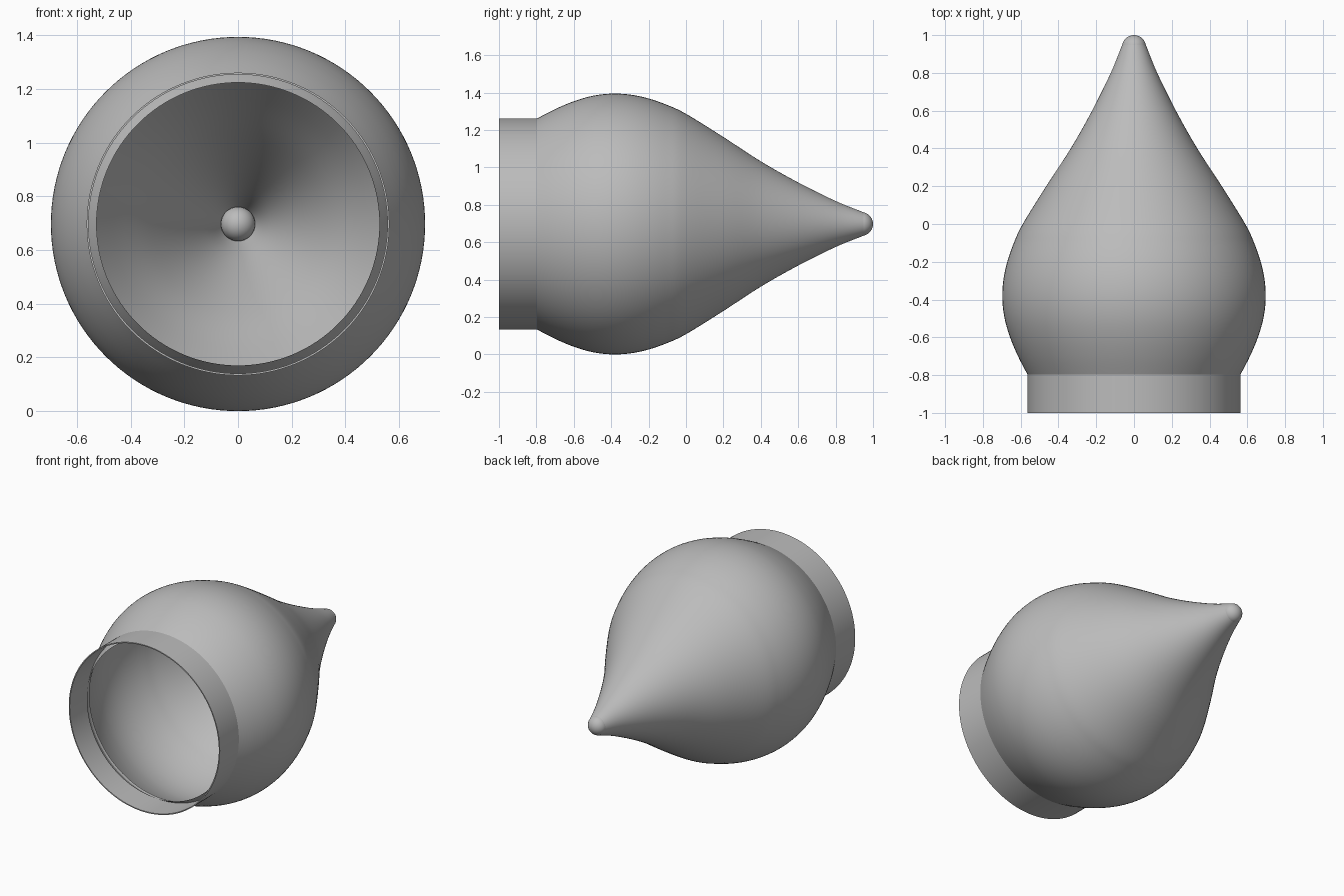
import bpy, bmesh, math
from mathutils import Vector
from mathutils.geometry import interpolate_bezier

if "Cube" in bpy.data.objects:
    bpy.data.objects.remove(bpy.data.objects["Cube"])

AXIS_Z = 0.697
SEGMENTS = 128

grey = bpy.data.materials.new("plain grey")
grey.use_nodes = True
grey.diffuse_color = (0.5, 0.5, 0.5, 1)
grey.node_tree.nodes["Principled BSDF"].inputs["Base Color"].default_value = (0.5, 0.5, 0.5, 1)


def finish(name, bm):
    """Turn a bmesh into a smooth shaded object on the model axis."""
    mesh = bpy.data.meshes.new(name)
    bm.to_mesh(mesh)
    bm.free()
    mesh.materials.append(grey)
    obj = bpy.data.objects.new(name, mesh)
    obj.location.z = AXIS_Z
    bpy.context.collection.objects.link(obj)
    bpy.ops.object.select_all(action="DESELECT")
    obj.select_set(True)
    bpy.context.view_layer.objects.active = obj
    bpy.ops.object.shade_smooth_by_angle(angle=math.radians(35))
    return obj


def lathe(name, profile, closed=False):
    """Spin (y, radius) points about the y axis."""
    bm = bmesh.new()
    rings = []
    for y, r in profile:
        rings.append([bm.verts.new((r * math.cos(a), y, r * math.sin(a)))
                      for a in (math.tau * i / SEGMENTS for i in range(SEGMENTS))])
    pairs = list(zip(rings, rings[1:]))
    if closed:
        pairs.append((rings[-1], rings[0]))
    for lower, upper in pairs:
        for i in range(SEGMENTS):
            j = (i + 1) % SEGMENTS
            bm.faces.new((lower[i], upper[i], upper[j], lower[j]))
    return finish(name, bm)


def smooth_path(points):
    """Smooth curve through the points, with tangents from their neighbours."""
    pts = [Vector((y, r, 0)) for y, r in points]
    last = len(pts) - 1
    path = [pts[0]]
    for i in range(last):
        a, b = pts[i], pts[i + 1]
        ta = (b - pts[max(i - 1, 0)]) / (6 if i else 3)
        tb = (pts[min(i + 2, last)] - a) / (6 if i + 1 < last else 3)
        path += interpolate_bezier(a, a + ta, b - tb, b, 7)[1:]
    return [(p.x, p.y) for p in path]


# Open, thin bulb that narrows to the tip
lathe("bulb_shell", smooth_path([
    (-0.86, 0.527), (-0.8, 0.562), (-0.7, 0.614), (-0.6, 0.656), (-0.5, 0.685),
    (-0.4, 0.697), (-0.3, 0.692), (-0.2, 0.671), (-0.1, 0.636), (0, 0.589),
    (0.2, 0.465), (0.4, 0.335), (0.6, 0.222), (0.8, 0.123), (0.95, 0.062)]))

# Thin collar around the mouth
lathe("mouth_collar", [(-1, 0.564), (-0.79, 0.564), (-0.79, 0.557), (-1, 0.557)], closed=True)

# Round bead closing the tip
bm = bmesh.new()
bmesh.ops.create_uvsphere(bm, u_segments=32, v_segments=16, radius=0.064)
bmesh.ops.translate(bm, verts=bm.verts, vec=(0, 0.936, 0))
finish("tip_bead", bm)
